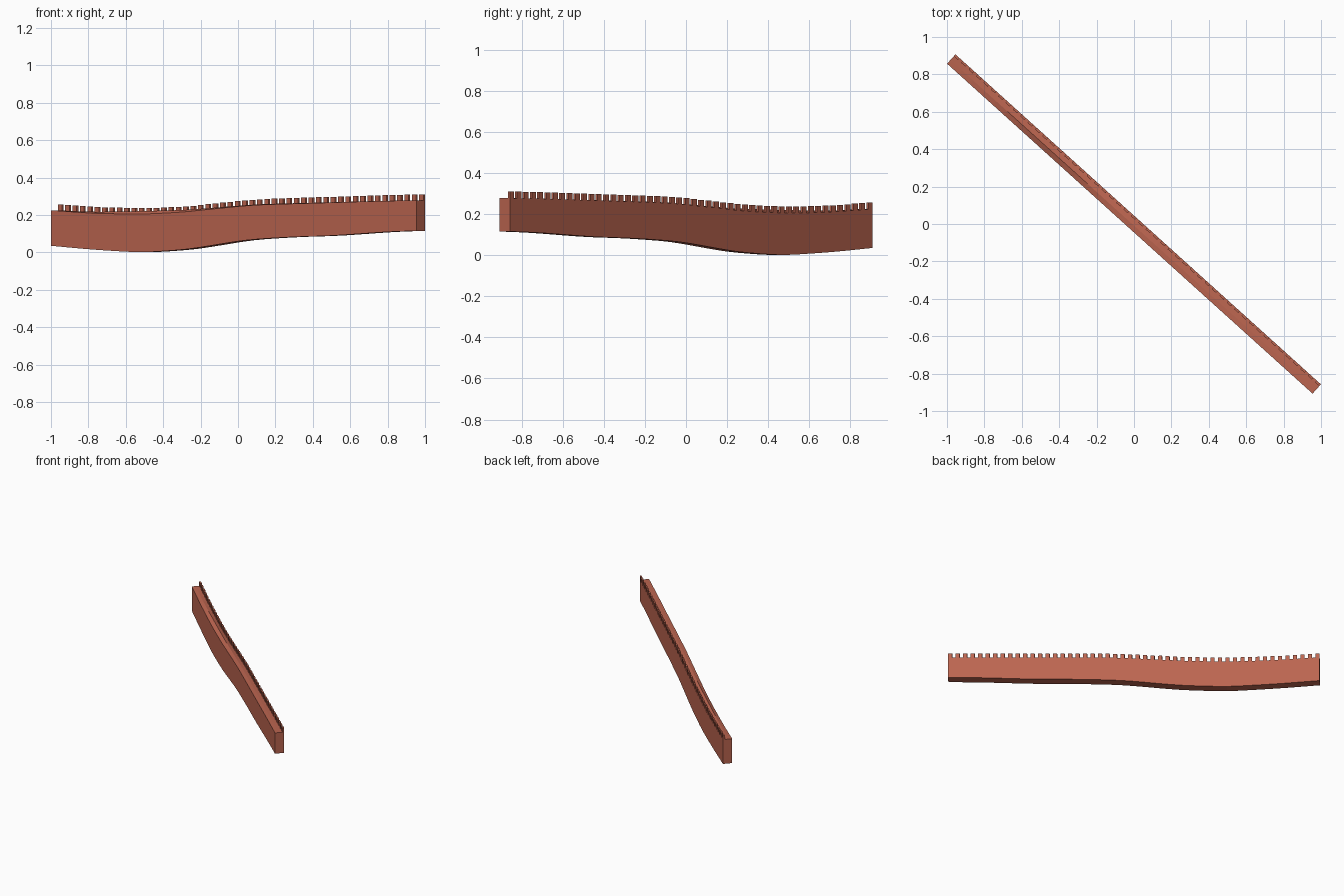
import bpy, bmesh
from mathutils import Vector, Matrix

cube = bpy.data.objects.get("Cube")
if cube:
    bpy.data.objects.remove(cube, do_unlink=True)

# Single brick colour
brick = bpy.data.materials.new("red brick")
brick.use_nodes = True
colour = (0.5, 0.13, 0.08, 1)
brick.diffuse_color = colour
brick.node_tree.nodes["Principled BSDF"].inputs["Base Color"].default_value = colour

END = Vector((0.977, -0.882, 0))
ALONG = END.normalized()
BACK = Vector((-ALONG.y, ALONG.x, 0))
HALF_LENGTH, HALF_WIDTH = END.length, 0.0335

# Stations along the wall: x, underside, top edge, rise of the walkway ridge
STATIONS = [(-0.977, .035, .225, 0), (-0.78, .017, .211, .006), (-0.58, .004, .205, .014),
            (-0.48, .001, .205, .016), (-0.28, .014, .215, .012), (-0.18, .027, .225, .009),
            (0.02, .059, .245, .005), (0.12, .070, .253, .004), (0.32, .082, .260, .003),
            (0.52, .089, .266, .002), (0.82, .109, .275, .001), (0.977, .115, .277, 0)]


def heights(x):
    """Underside, top edge and ridge rise at x, by a smooth curve through the stations."""
    i = max(k for k in range(len(STATIONS) - 1) if STATIONS[k][0] <= x or k == 0)

    def slope(k, c):
        a, b = STATIONS[max(k - 1, 0)], STATIONS[min(k + 1, len(STATIONS) - 1)]
        return (b[c] - a[c]) / (b[0] - a[0])
    p, q = STATIONS[i], STATIONS[i + 1]
    w = q[0] - p[0]
    s = (x - p[0]) / w
    return [p[c] * (1 + 2 * s) * (1 - s) ** 2 + q[c] * s * s * (3 - 2 * s)
            + w * (slope(i, c) * s * (1 - s) ** 2 - slope(i + 1, c) * s * s * (1 - s))
            for c in (1, 2, 3)]


def finish(name, bm):
    bmesh.ops.recalc_face_normals(bm, faces=bm.faces)
    mesh = bpy.data.meshes.new(name)
    bm.to_mesh(mesh)
    bm.free()
    mesh.materials.append(brick)
    bpy.context.collection.objects.link(bpy.data.objects.new(name, mesh))


# Wall body: a five-sided section swept along the rise and fall of the ground
bm = bmesh.new()
rings = []
SEGMENTS = 32
for i in range(SEGMENTS + 1):
    t = 2 * i / SEGMENTS - 1
    low, top, ridge = heights(t * END.x)
    section = [(-1, low), (1, low), (1, top), (-0.2, top + ridge), (-1, top)]
    rings.append([bm.verts.new(END * t + BACK * HALF_WIDTH * v + Vector((0, 0, z)))
                  for v, z in section])
for a, b in zip(rings, rings[1:]):
    for k in range(5):
        n = (k + 1) % 5
        bm.faces.new((a[k], a[n], b[n], b[k]))
bm.faces.new(rings[0])
bm.faces.new(rings[-1])
finish("wall_body", bm)

# Battlements: evenly spaced blocks along the back edge
bm = bmesh.new()
COUNT, WIDTH, DEPTH, RISE, SINK = 50, 0.03, 0.013, 0.032, 0.012
reach = HALF_LENGTH - WIDTH / 2
turn = Matrix((ALONG, BACK, (0, 0, 1))).transposed().to_4x4()
for i in range(COUNT):
    t = (2 * i / (COUNT - 1) - 1) * reach / HALF_LENGTH
    top = heights(t * END.x)[1]
    place = END * t + BACK * (HALF_WIDTH - DEPTH / 2)
    place.z = top + (RISE - SINK) / 2
    size = Matrix.Diagonal((WIDTH, DEPTH, RISE + SINK, 1))
    bmesh.ops.create_cube(bm, size=1, matrix=Matrix.Translation(place) @ turn @ size)
finish("battlements", bm)
